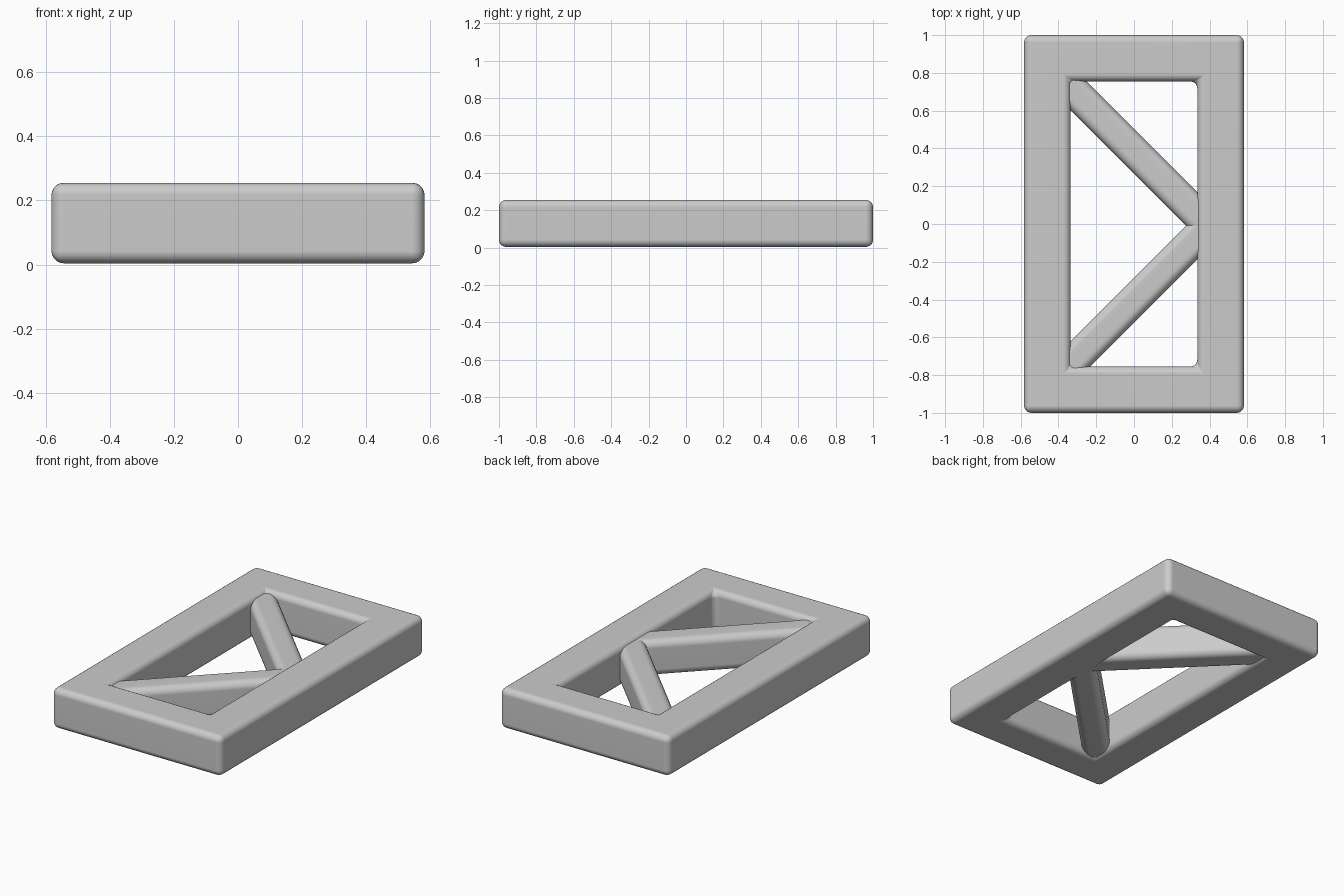
import bpy, bmesh, math
from mathutils import Matrix

if "Cube" in bpy.data.objects:
    bpy.data.objects.remove(bpy.data.objects["Cube"])


def finish(name, bm, radius):
    """Round every sharp edge and turn the bmesh into a smooth-shaded object."""
    bmesh.ops.recalc_face_normals(bm, faces=bm.faces[:])
    sharp = [e for e in bm.edges if e.calc_face_angle(0) > 0.5]
    bmesh.ops.bevel(bm, geom=sharp, offset=radius, segments=5,
                    profile=0.5, affect='EDGES', clamp_overlap=True)
    mesh = bpy.data.meshes.new(name)
    bm.to_mesh(mesh)
    bm.free()
    obj = bpy.data.objects.new(name, mesh)
    bpy.context.collection.objects.link(obj)
    bpy.ops.object.select_all(action='DESELECT')
    obj.select_set(True)
    bpy.context.view_layer.objects.active = obj
    bpy.ops.object.shade_smooth_by_angle(angle=math.radians(35))
    obj.modifiers.new("face_normals", 'WEIGHTED_NORMAL').keep_sharp = True
    return obj


# Rectangular frame: a closed ring of square section
def frame(name, outer, inner, z0, z1, radius):
    bm = bmesh.new()
    signs = [(-1, -1), (1, -1), (1, 1), (-1, 1)]
    rings = []
    for (hx, hy), z in ((outer, z0), (outer, z1), (inner, z1), (inner, z0)):
        rings.append([bm.verts.new((sx * hx, sy * hy, z)) for sx, sy in signs])
    for r in range(4):
        a, b = rings[r], rings[(r + 1) % 4]
        for i in range(4):
            j = (i + 1) % 4
            bm.faces.new((a[i], a[j], b[j], b[i]))
    return finish(name, bm, radius)


# Diagonal brace: a rounded bar between two points, its ends buried in the frame
def brace(name, start, end, width, z0, z1, radius):
    dx, dy = end[0] - start[0], end[1] - start[1]
    bm = bmesh.new()
    bmesh.ops.create_cube(bm, size=1.0)
    place = (Matrix.Translation(((start[0] + end[0]) / 2,
                                 (start[1] + end[1]) / 2, (z0 + z1) / 2))
             @ Matrix.Rotation(math.atan2(dy, dx), 4, 'Z')
             @ Matrix.Diagonal((math.hypot(dx, dy), width, z1 - z0, 1)))
    bm.transform(place)
    return finish(name, bm, radius)


frame("outer_frame", (0.582, 1.0), (0.335, 0.755), 0.004, 0.255, 0.038)
brace("back_brace", (-0.40, 0.785), (0.44, -0.055), 0.168, 0.015, 0.237, 0.045)
brace("front_brace", (-0.40, -0.803), (0.44, 0.037), 0.168, 0.015, 0.237, 0.045)
